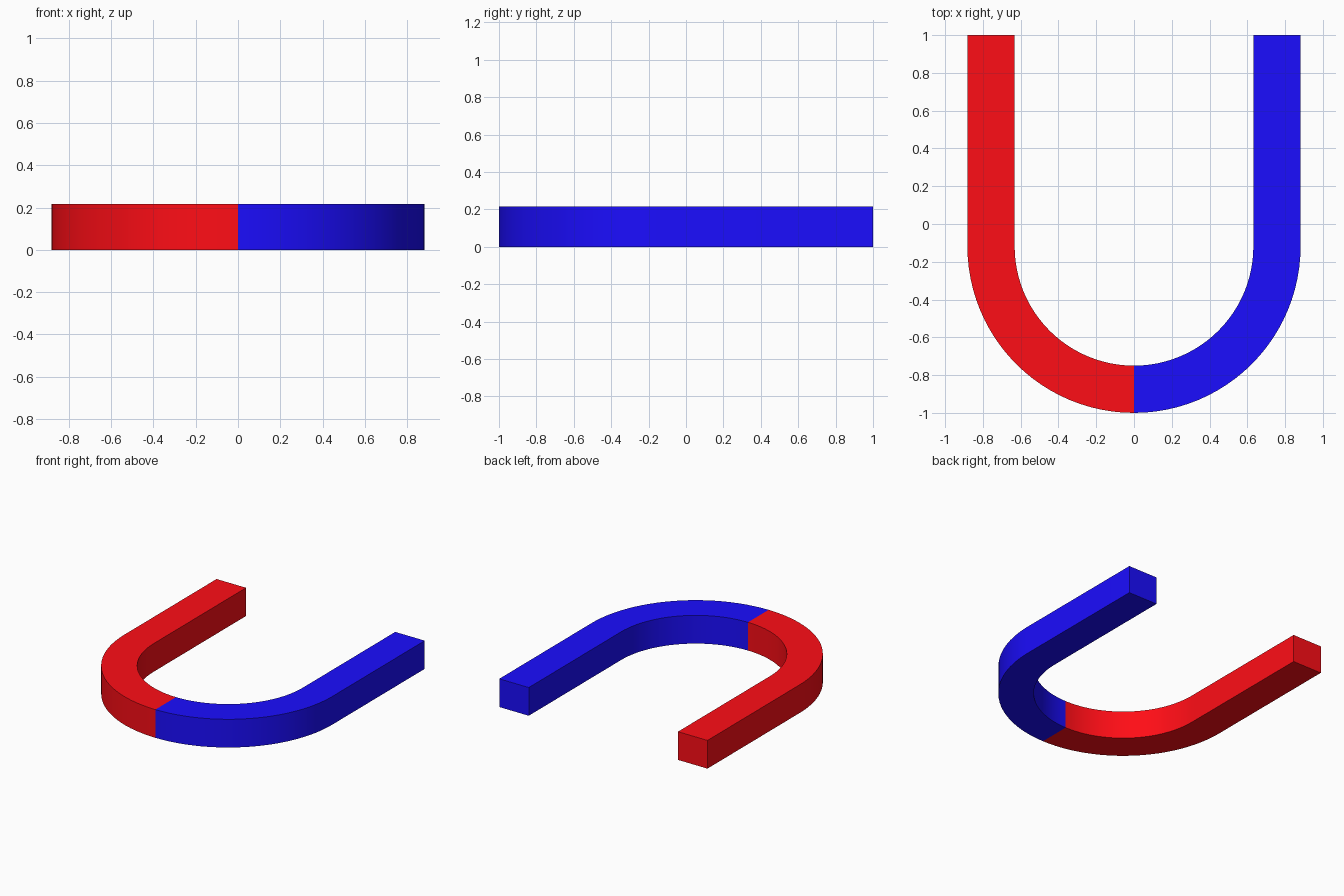
import bpy, bmesh
from math import cos, sin, pi

if "Cube" in bpy.data.objects:
    bpy.data.objects.remove(bpy.data.objects["Cube"])

R_OUT, R_IN, HEIGHT = 0.882, 0.632, 0.216
ARC_Y, TIP_Y, STEPS = -0.118, 1.0, 24


def material(name, colour):
    mat = bpy.data.materials.new(name)
    mat.diffuse_color = colour
    mat.use_nodes = True
    mat.node_tree.nodes["Principled BSDF"].inputs["Base Color"].default_value = mat.diffuse_color
    return mat


def magnet_half(name, side, mat):
    """Sweep a rectangular section around a quarter bend, then up the arm."""
    def station(radius, i):
        if i > STEPS:
            return side * radius, TIP_Y
        a = pi / 2 * i / STEPS
        return side * radius * sin(a), ARC_Y - radius * cos(a)

    bm = bmesh.new()
    sections = []
    for i in range(STEPS + 2):
        corners = ((R_IN, 0), (R_OUT, 0), (R_OUT, HEIGHT), (R_IN, HEIGHT))
        sections.append([bm.verts.new((*station(r, i), z)) for r, z in corners])
    for a, b in zip(sections, sections[1:]):
        for k in range(4):
            n = (k + 1) % 4
            bm.faces.new((a[k], a[n], b[n], b[k]))
    bm.faces.new(sections[0])
    bm.faces.new(sections[-1])
    bmesh.ops.recalc_face_normals(bm, faces=bm.faces)
    mesh = bpy.data.meshes.new(name)
    bm.to_mesh(mesh)
    bm.free()
    obj = bpy.data.objects.new(name, mesh)
    bpy.context.collection.objects.link(obj)
    mesh.materials.append(mat)
    # Smooth bend, sharp box edges
    bpy.ops.object.select_all(action='DESELECT')
    obj.select_set(True)
    bpy.context.view_layer.objects.active = obj
    bpy.ops.object.shade_smooth_by_angle(angle=pi / 6)


# Two painted halves meeting at the middle of the bend
magnet_half("red_pole_half", -1, material("red_paint", (1.0, 0.004, 0.008, 1)))
magnet_half("blue_pole_half", 1, material("blue_paint", (0.011, 0.004, 1.0, 1)))
